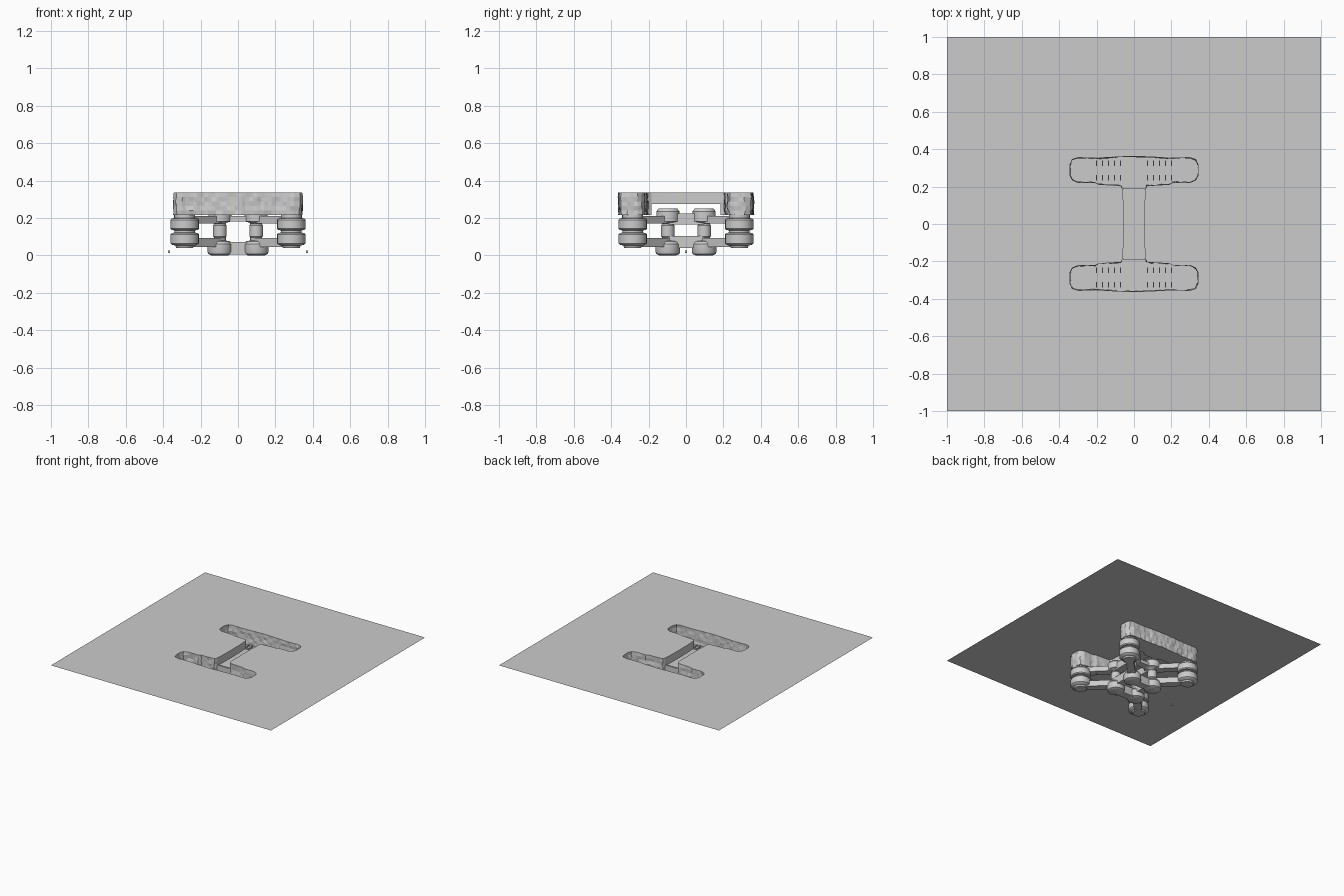
import bpy, bmesh, math, random
from mathutils import Vector

if "Cube" in bpy.data.objects:
    bpy.data.objects.remove(bpy.data.objects["Cube"])

random.seed(4)
TOP, LOW, MID = 0.337, 0.215, 0.275   # ground, bar floor, bridge floor


def finish(bm, name, smooth=False):
    me = bpy.data.meshes.new(name)
    bm.to_mesh(me)
    bm.free()
    ob = bpy.data.objects.new(name, me)
    bpy.context.collection.objects.link(ob)
    if smooth:
        bpy.context.view_layer.objects.active = ob
        bpy.ops.object.select_all(action='DESELECT')
        ob.select_set(True)
        bpy.ops.object.shade_smooth_by_angle(angle=math.radians(35))
    return ob


def lathe(name, profile, x, y, n=24):
    # closed turned solid from (radius, z) points
    bm = bmesh.new()
    rings = [[bm.verts.new((x + r * math.cos(2 * math.pi * i / n),
                            y + r * math.sin(2 * math.pi * i / n), z)) for i in range(n)]
             for r, z in profile]
    for a, b in zip(rings, rings[1:]):
        for i in range(n):
            j = (i + 1) % n
            bm.faces.new((a[i], a[j], b[j], b[i]))
    bm.faces.new(rings[0][::-1])
    bm.faces.new(rings[-1])
    return finish(bm, name, True)


def beam(name, p, q, w, z0, z1):
    # rectangular bar between two plan points
    p, q = Vector(p), Vector(q)
    d = (q - p).normalized()
    s = Vector((-d.y, d.x)) * w / 2
    bm = bmesh.new()
    lo, hi = [[bm.verts.new((c.x, c.y, z)) for c in (p - s, q - s, q + s, p + s)] for z in (z0, z1)]
    bm.faces.new(lo[::-1])
    bm.faces.new(hi)
    for i in range(4):
        j = (i + 1) % 4
        bm.faces.new((lo[i], lo[j], hi[j], hi[i]))
    return finish(bm, name)


def resample(pts, step=0.022):
    out = []
    for a, b in zip(pts, pts[1:]):
        a, b = Vector(a), Vector(b)
        n = max(1, round((b - a).length / step))
        out += [a.lerp(b, i / n) for i in range(n)]
    return out + [Vector(pts[-1])]


def channel(name, path, floor, rows, rough, close=None):
    # rough walls hanging from the rim, plus the floor
    bm = bmesh.new()
    grid = []
    for k in range(rows + 1):
        z = TOP + (floor - TOP) * k / rows
        amp = 0 if k == 0 else rough
        last = len(path) - 1
        grid.append([bm.verts.new((p.x + (random.uniform(-amp, amp) if 0 < i < last else 0),
                                   p.y + (random.uniform(-amp, amp) if 0 < i < last else 0), z))
                     for i, p in enumerate(path)])
    for a, b in zip(grid, grid[1:]):
        for i in range(len(path) - 1):
            bm.faces.new((a[i], a[i + 1], b[i + 1], b[i]))
    if close is not None:              # step up to the bridge
        a, b = grid[-1][0], grid[-1][-1]
        c, d = [bm.verts.new((v.co.x, v.co.y, close)) for v in (a, b)]
        bm.faces.new((a, b, d, c))
        f = bm.faces.new(grid[-1])
        bmesh.ops.triangulate(bm, faces=[f])
    return finish(bm, name)


# Quarter outline of the sunken H
side = [(0.06, 0.185), (0.07, 0.205), (0.19, 0.212), (0.21, 0.222), (0.30, 0.222),
        (0.33, 0.235), (0.343, 0.26), (0.343, 0.315), (0.33, 0.345), (0.30, 0.355),
        (0.20, 0.352), (0.10, 0.358), (0.0, 0.362)]
bar = resample(side + [(-x, y) for x, y in side[-2::-1]])
rail = resample([(0.06, -0.185), (0.056, -0.10), (0.055, 0), (0.056, 0.10), (0.06, 0.185)], 0.05)
flip = lambda pts: [-p for p in pts]

# Ground sheet with the H cut out
bm = bmesh.new()
outline = rail[:-1] + bar[:-1] + flip(rail)[:-1] + flip(bar)[:-1]
square = [Vector(p) for p in ((-1, -1), (1, -1), (1, 1), (-1, 1))]
edges = []
for loop in (square, outline):
    vs = [bm.verts.new((p.x, p.y, TOP)) for p in loop]
    edges += [bm.edges.new((vs[i - 1], vs[i])) for i in range(len(vs))]
bmesh.ops.triangle_fill(bm, use_beauty=True, edges=edges, normal=(0, 0, 1))
finish(bm, "ground_sheet")

# Sunken bars and the bridge between them
channel("trench_back", bar, LOW, 5, 0.005, MID)
channel("trench_front", flip(bar), LOW, 5, 0.005, MID)
channel("bridge_wall_right", rail, MID, 2, 0.0)
channel("bridge_wall_left", flip(rail), MID, 2, 0.0)
bm = bmesh.new()
bm.faces.new([bm.verts.new((p.x, p.y, MID)) for p in rail + flip(rail)])
finish(bm, "bridge_floor")

C, H = 0.285, 0.097   # corner drum and inner column positions
for sy in (-1, 1):
    # small floor stud and threshold
    lathe("floor_stud", [(0.008, LOW), (0.008, LOW + 0.004)], 0, sy * 0.235, 10)
    beam("threshold", (-0.058, sy * 0.182), (0.058, sy * 0.182), 0.014, MID, MID + 0.008)
    for sx in (-1, 1):
        x, y = sx * C, sy * C
        # floor dial with cross lines
        lathe("floor_dial", [(0.046, LOW), (0.046, LOW + 0.004)], x, y)
        beam("dial_line", (x - 0.05, y), (x + 0.05, y), 0.004, LOW, LOW + 0.007)
        beam("dial_line", (x, y - 0.05), (x, y + 0.05), 0.004, LOW, LOW + 0.007)
        # rows of floor pegs
        for i in range(5):
            for py in (0.247, 0.325):
                px = sx * (0.072 + 0.032 * i)
                beam("floor_peg", (px, sy * py - 0.014), (px, sy * py + 0.014), 0.007, LOW, LOW + 0.012)
        # stacked corner drum
        lathe("corner_drum", [(0.045, 0.04), (0.05, 0.052), (0.07, 0.058), (0.076, 0.064),
                              (0.076, 0.113), (0.07, 0.12), (0.055, 0.122), (0.055, 0.134),
                              (0.07, 0.136), (0.076, 0.143), (0.076, 0.19), (0.07, 0.197),
                              (0.056, 0.2), (0.056, LOW)], x, y)
        # inner column with base and cap
        hx, hy = sx * H, sy * H
        lathe("inner_column", [(0.045, 0.0), (0.062, 0.008), (0.066, 0.02), (0.066, 0.06),
                               (0.055, 0.075), (0.03, 0.08), (0.03, 0.095), (0.036, 0.102),
                               (0.036, 0.16), (0.03, 0.168), (0.036, 0.175), (0.062, 0.182),
                               (0.062, 0.235), (0.05, 0.25)], hx, hy)
        # diagonal arms on two levels
        beam("lower_arm", (x, y), (hx, hy), 0.06, 0.045, 0.092)
        beam("upper_arm", (x, y), (hx, hy), 0.06, 0.172, 0.212)

# Ties between the inner columns
for s in (-1, 1):
    beam("lower_tie_long", (s * H, -H), (s * H, H), 0.065, 0.04, 0.105)
    beam("upper_tie_long", (s * H, -H), (s * H, H), 0.065, 0.166, 0.225)
    beam("lower_tie_cross", (-H, s * H), (H, s * H), 0.06, 0.004, 0.072)
    beam("upper_tie_cross", (-H, s * H), (H, s * H), 0.06, 0.182, 0.21)
    # loose side markers
    beam("side_marker", (s * 0.363, 0), (s * 0.375, 0), 0.012, 0.014, 0.026)
